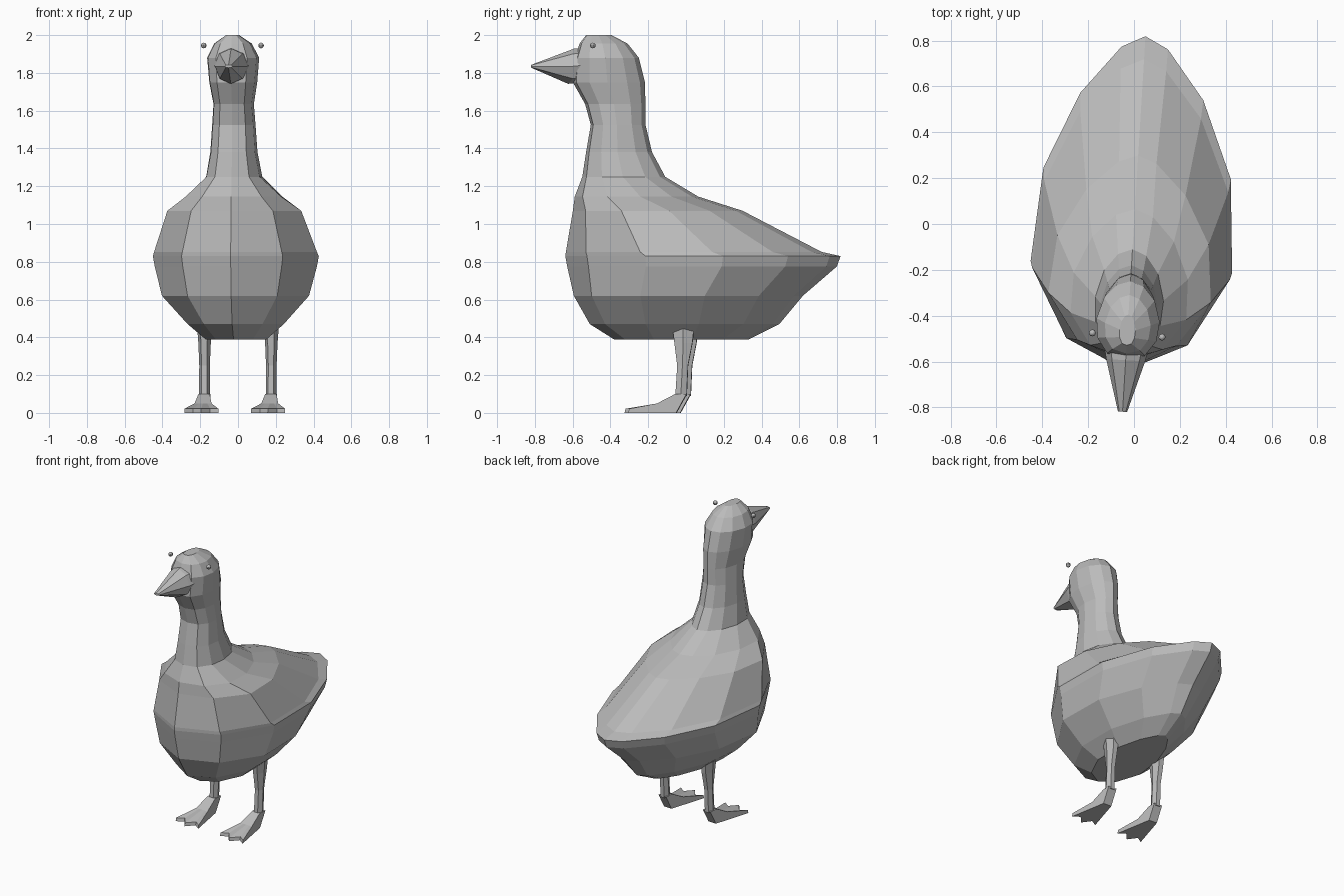
import bpy, bmesh, math
from mathutils import Matrix

if "Cube" in bpy.data.objects:
    bpy.data.objects.remove(bpy.data.objects["Cube"])

grey = bpy.data.materials.new("plain_grey")
grey.diffuse_color = (0.5, 0.5, 0.5, 1)
grey.use_nodes = True
grey.node_tree.nodes["Principled BSDF"].inputs["Base Color"].default_value = grey.diffuse_color
YAW = Matrix.Rotation(math.radians(-3.5), 4, 'Z')   # whole bird is turned slightly


def finish(name, bm):
    bmesh.ops.recalc_face_normals(bm, faces=bm.faces)
    bm.transform(YAW)
    me = bpy.data.meshes.new(name)
    bm.to_mesh(me)
    bm.free()
    me.materials.append(grey)
    ob = bpy.data.objects.new(name, me)
    bpy.context.collection.objects.link(ob)
    return ob


def loft(name, rings):
    """Skin closed rings of equal length and cap both ends."""
    bm = bmesh.new()
    vs = [[bm.verts.new(p) for p in r] for r in rings]
    n = len(vs[0])
    for a, b in zip(vs, vs[1:]):
        for i in range(n):
            j = (i + 1) % n
            bm.faces.new((a[i], a[j], b[j], b[i]))
    bm.faces.new(vs[0])
    bm.faces.new(vs[-1])
    return finish(name, bm)


# Plan shapes, front to back along one side: width factor and depth factor
BODY = [(0, 0), (.61, .09), (1, .31), (.93, .59), (.61, .82), (.23, .965), (0, 1)]
NECK = [(0, 0), (.6, .06), (.93, .25), (1, .5), (.8, .77), (.43, .94), (0, 1)]


def plan_ring(z, front, back, hw, body):
    half = []
    for (xb, tb), (xn, tn) in zip(BODY, NECK):
        x = (xb * body + xn * (1 - body)) * hw
        t = tb * body + tn * (1 - body)
        half.append((x, front + (back - front) * t, z))
    return half + [(-x, y, z) for x, y, z in half[-2:0:-1]]


# Body, neck and head: height, front y, back y, half width, body/neck blend
levels = [
    (.388, -.38, .33, .16, 1), (.47, -.51, .495, .255, 1),
    (.62, -.595, .62, .39, 1), (.775, -.63, .80, .43, 1),
    (.83, -.64, .82, .44, 1), (.852, -.637, .72, .432, 1),
    (1.07, -.60, .30, .355, 1), (1.145, -.59, .065, .26, .6),
    (1.25, -.55, -.11, .15, .1), (1.38, -.53, -.18, .125, 0),
    (1.525, -.505, -.215, .115, 0), (1.635, -.535, -.215, .107, 0),
    (1.75, -.60, -.218, .127, 0), (1.88, -.59, -.25, .138, 0),
    (1.955, -.565, -.31, .10, 0), (2.0, -.53, -.395, .035, 0)]
loft("body_neck_head", [plan_ring(*lv) for lv in levels])

# Beak: pointed octagonal cone growing out of the face
beak = []
for y, z, hw, hz in [(-.45, 1.85, .115, .09), (-.595, 1.835, .085, .093),
                     (-.82, 1.835, .02, .008)]:
    beak.append([(hw * math.sin(k * math.pi / 4),
                  y - (.03 if k == 4 and y > -.8 else 0),
                  z + hz * math.cos(k * math.pi / 4)) for k in range(8)])
loft("beak", beak)

# Foot rows run over the top and back under the sole: y, z, half width, notch
foot_rows = [(.015, .10, .03, 0), (-.045, .10, .03, 0), (-.14, .05, .045, 0),
             (-.31, .022, .09, 1), (-.315, 0, .09, 1), (-.04, 0, .03, 0)]
NOTCH = [.025, .055, 0, .055, .025]

for side, s in (("left", -1), ("right", 1)):
    # Leg: hexagonal tapered tube
    rings = []
    for z, y0, y1, hw in [(.09, -.045, .015, .029), (.25, -.035, .022, .028),
                          (.37, -.05, .045, .033), (.46, -.06, .055, .04)]:
        ym = (y0 + y1) / 2
        d = (y1 - y0) / 2
        rings.append([(s * .177 + hw * x, ym + d * y, z) for x, y in
                      ((.5, -1), (1, 0), (.5, 1), (-.5, 1), (-1, 0), (-.5, -1))])
    loft(side + "_leg", rings)

    # Webbed foot with three toes: each lofted ring is one lengthwise column
    columns = []
    for c, u in enumerate((-1, -.5, 0, .5, 1)):
        columns.append([(s * .177 + u * hw, y + n * NOTCH[c], z)
                        for y, z, hw, n in foot_rows])
    loft(side + "_foot", columns)

    # Eye: small bead beside the head
    bm = bmesh.new()
    bmesh.ops.create_uvsphere(bm, u_segments=10, v_segments=8, radius=.015,
                              matrix=Matrix.Translation((s * .152, -.485, 1.945)))
    finish(side + "_eye", bm)
